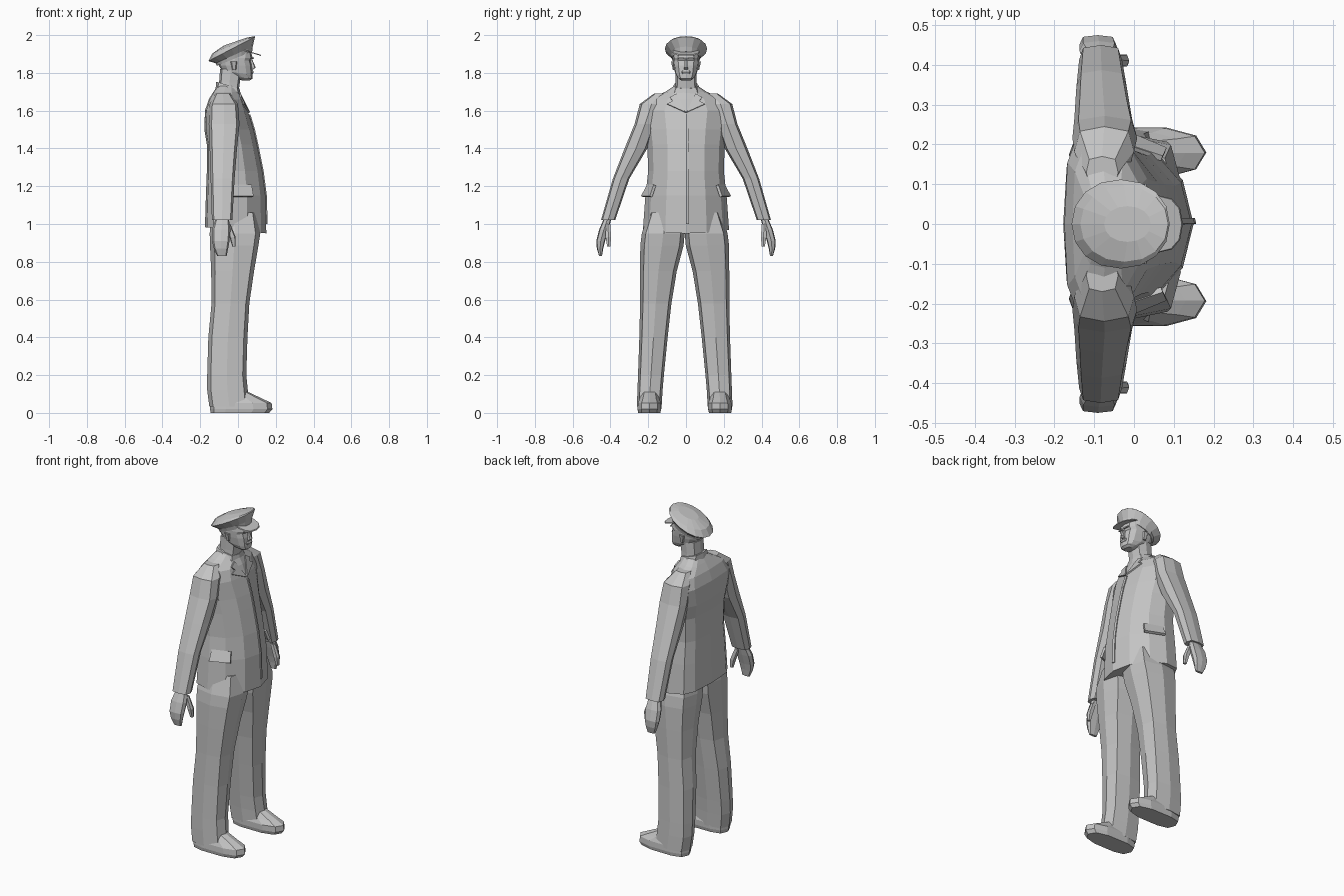
import bpy
import bmesh
from math import cos, sin, pi, copysign
from mathutils import Vector
from mathutils.bvhtree import BVHTree

old = bpy.data.objects.get("Cube")
if old:
    bpy.data.objects.remove(old, do_unlink=True)

grey = bpy.data.materials.new("uniform grey")
grey.use_nodes = True
grey.diffuse_color = (0.55, 0.55, 0.55, 1)
grey.node_tree.nodes["Principled BSDF"].inputs["Base Color"].default_value = grey.diffuse_color


def finish(name, bm):
    """Turn a bmesh into a flat-shaded grey object."""
    bmesh.ops.recalc_face_normals(bm, faces=bm.faces)
    mesh = bpy.data.meshes.new(name)
    bm.to_mesh(mesh)
    bm.free()
    mesh.materials.append(grey)
    obj = bpy.data.objects.new(name, mesh)
    bpy.context.collection.objects.link(obj)
    return obj


def bend(value, power):
    return copysign(abs(value) ** power, value)


def section(ring, sides, slope, middle, front_power, back_power):
    """Rounded outline filling the box (height, back, front, inner y, outer y)."""
    z, back, front, low, high = ring
    centre = back + (front - back) * middle
    points = []
    for i in range(sides):
        c, s = cos(2 * pi * i / sides), sin(2 * pi * i / sides)
        power = front_power if c > 0 else back_power
        reach = (front - centre) if c > 0 else (centre - back)
        x = centre + reach * bend(c, power)
        y = (low + high) / 2 + (high - low) / 2 * bend(s, power)
        points.append(Vector((x, y, z + slope * (x - centre))))
    return points


def loft(name, rings, sides=8, slopes=None, middle=0.5, front_power=0.6,
         back_power=0.6, side=1, shift=0):
    """Skin a stack of outlines and close both ends."""
    bm = bmesh.new()
    loops = []
    for k, ring in enumerate(rings):
        slope = slopes[k] if slopes else 0
        outline = section(ring, sides, slope, middle, front_power, back_power)
        loops.append([bm.verts.new((p.x, p.y * side + shift, p.z)) for p in outline])
    for a, b in zip(loops, loops[1:]):
        for i in range(sides):
            j = (i + 1) % sides
            bm.faces.new((a[i], a[j], b[j], b[i]))
    bm.faces.new(loops[0])
    bm.faces.new(loops[-1])
    return finish(name, bm)


def centred(rows):
    """Rings given as (height, back, front, half width)."""
    return [(z, back, front, -half, half) for z, back, front, half in rows]


def panel(name, corners, thickness, side=1):
    """Thin cloth plate through a few corners."""
    bm = bmesh.new()
    bm.faces.new([bm.verts.new((x, y * side, z)) for x, y, z in corners])
    obj = finish(name, bm)
    solid = obj.modifiers.new("thickness", 'SOLIDIFY')
    solid.thickness = thickness
    solid.offset = 0
    return obj


# Jacket body, with a slightly lower hem at the front
jacket = loft("jacket", centred([
    (0.97, -0.175, 0.15, 0.228),
    (1.15, -0.17, 0.145, 0.215),
    (1.28, -0.165, 0.128, 0.2),
    (1.42, -0.165, 0.1, 0.205),
    (1.5, -0.178, 0.082, 0.215),
    (1.6, -0.175, 0.052, 0.235),
    (1.66, -0.155, 0.03, 0.2),
    (1.7, -0.13, 0.01, 0.11),
    (1.73, -0.11, 0, 0.065),
]), sides=12, slopes=[-0.1] + [0] * 8, middle=0.4, front_power=1.05)

jacket_surface = BVHTree.FromPolygons(
    [v.co for v in jacket.data.vertices],
    [tuple(p.vertices) for p in jacket.data.polygons])


def on_chest(y, z):
    """Point just in front of the chest."""
    hit = jacket_surface.ray_cast(Vector((1, y, z)), Vector((-1, 0, 0)))[0]
    return (hit.x + 0.005, y, z)


# Overlapping front edge of the jacket
levels = (1.0, 1.15, 1.28, 1.42, 1.5, 1.58)
edge = [on_chest(0.002, z) for z in levels]
for i, (low, high) in enumerate(zip(levels, levels[1:])):
    panel("front_closure_" + str(i + 1),
          [on_chest(0, low), on_chest(0.014, low), on_chest(0.014, high), on_chest(0, high)],
          0.006)

# Neck, collar and head
loft("neck", centred([
    (1.68, -0.1, 0.0, 0.06),
    (1.75, -0.1, 0.01, 0.056),
    (1.82, -0.095, 0.02, 0.056),
]), slopes=[0, 0, 0])

loft("collar", centred([
    (1.695, -0.12, 0.015, 0.078),
    (1.735, -0.115, 0.008, 0.066),
]), slopes=[-0.15, -0.3])

loft("head", centred([
    (1.76, 0.02, 0.062, 0.026),
    (1.775, -0.03, 0.077, 0.045),
    (1.8, -0.085, 0.078, 0.058),
    (1.84, -0.103, 0.075, 0.067),
    (1.865, -0.105, 0.068, 0.07),
    (1.88, -0.1, 0.077, 0.07),
    (1.91, -0.08, 0.07, 0.066),
]), sides=12, slopes=[0, -0.1, -0.15, 0, 0, 0, 0], front_power=0.75, back_power=0.8)

loft("nose", centred([
    (1.818, 0.06, 0.08, 0.012),
    (1.828, 0.06, 0.094, 0.013),
    (1.87, 0.06, 0.076, 0.006),
]), sides=6)

loft("lips", centred([
    (1.795, 0.06, 0.079, 0.02),
    (1.805, 0.06, 0.084, 0.024),
    (1.813, 0.06, 0.078, 0.02),
]), sides=8)

# Peaked cap: band, tilted crown and visor
loft("cap_band_and_crown", centred([
    (1.875, -0.112, 0.075, 0.074),
    (1.895, -0.118, 0.078, 0.08),
    (1.927, -0.157, 0.09, 0.112),
    (1.949, -0.135, 0.086, 0.095),
    (1.965, -0.075, 0.042, 0.045),
]), sides=16, slopes=[0.4, 0.45, 0.52, 0.41, 0.35], front_power=0.95, back_power=0.95)

loft("cap_visor", centred([
    (1.908, 0.0, 0.123, 0.072),
    (1.914, 0.0, 0.12, 0.07),
]), sides=12, slopes=[-0.3, -0.3], front_power=0.85)

for label, side in (("left", 1), ("right", -1)):
    # Sleeve, hand and thumb
    loft(label + "_sleeve", [
        (1.69, -0.12, -0.04, 0.09, 0.17),
        (1.635, -0.15, 0.0, 0.12, 0.245),
        (1.53, -0.155, 0.008, 0.16, 0.272),
        (1.4, -0.15, -0.005, 0.205, 0.325),
        (1.24, -0.145, -0.018, 0.3, 0.387),
        (1.02, -0.138, -0.03, 0.375, 0.45),
    ], side=side, slopes=[0] * 6)

    loft(label + "_hand", [
        (1.04, -0.115, -0.05, 0.392, 0.43),
        (0.97, -0.137, -0.04, 0.41, 0.46),
        (0.91, -0.137, -0.045, 0.428, 0.475),
        (0.87, -0.128, -0.052, 0.438, 0.472),
        (0.83, -0.11, -0.06, 0.445, 0.46),
    ], side=side)

    loft(label + "_thumb", [
        (1.0, -0.07, -0.04, 0.4, 0.425),
        (0.93, -0.045, -0.012, 0.395, 0.427),
        (0.88, -0.03, -0.012, 0.4, 0.418),
    ], sides=6, side=side)

    # Trouser leg and shoe, standing a touch off centre
    loft(label + "_trouser_leg", [
        (1.06, -0.14, 0.1, 0, 0.19),
        (0.95, -0.15, 0.118, 0, 0.227),
        (0.885, -0.148, 0.108, 0.006, 0.235),
        (0.75, -0.142, 0.085, 0.042, 0.236),
        (0.58, -0.14, 0.06, 0.07, 0.236),
        (0.4, -0.157, 0.05, 0.09, 0.24),
        (0.2, -0.163, 0.044, 0.11, 0.247),
        (0.12, -0.163, 0.052, 0.117, 0.25),
        (0.035, -0.152, 0.06, 0.122, 0.253),
    ], side=side, shift=-0.007)

    loft(label + "_shoe", [
        (0, -0.145, 0.165, 0.127, 0.248),
        (0.02, -0.148, 0.182, 0.122, 0.252),
        (0.052, -0.148, 0.178, 0.122, 0.25),
        (0.075, -0.14, 0.13, 0.132, 0.24),
        (0.11, -0.13, 0.055, 0.14, 0.23),
    ], sides=10, side=side, shift=-0.007, front_power=0.8)

    # Ear, eyebrow, lapel and pocket flap
    loft(label + "_ear", [
        (1.815, -0.03, -0.01, 0.06, 0.07),
        (1.86, -0.04, -0.005, 0.06, 0.08),
    ], sides=6, side=side)

    panel(label + "_eyebrow", [
        (0.079, 0.01, 0.003 + 1.87), (0.074, 0.04, 1.875),
        (0.074, 0.04, 1.881), (0.08, 0.01, 1.881)], 0.008, side)

    panel(label + "_lapel", [
        on_chest(0, 1.59), on_chest(0.1, 1.635), on_chest(0.07, 1.65),
        on_chest(0.085, 1.67), on_chest(0.05, 1.69)], 0.008, side)

    panel(label + "_pocket_flap", [
        (-0.035, 0.2, 1.205), (0.07, 0.165, 1.205),
        (0.08, 0.186, 1.145), (-0.03, 0.232, 1.145)], 0.015, side)
